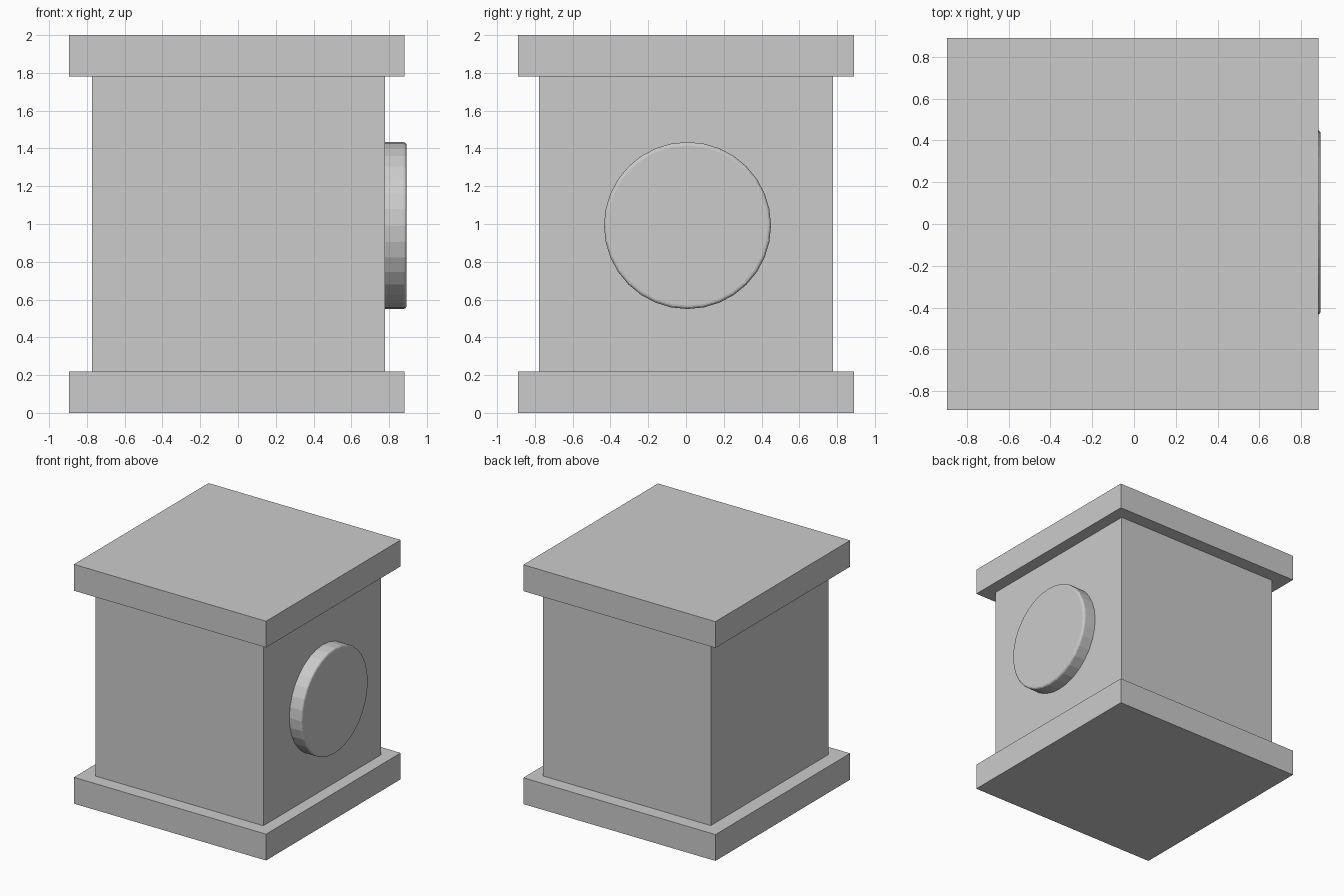
import bpy
import math

if "Cube" in bpy.data.objects:
    bpy.data.objects.remove(bpy.data.objects["Cube"])


def box(name, lo, hi):
    size = [b - a for a, b in zip(lo, hi)]
    mid = [(a + b) / 2 for a, b in zip(lo, hi)]
    bpy.ops.mesh.primitive_cube_add(size=1, location=mid)
    ob = bpy.context.object
    ob.name = name
    ob.scale = size
    bpy.ops.object.transform_apply(location=False, rotation=False, scale=True)
    return ob


# Main block
box("body", (-0.773, -0.777, 0.22), (0.779, 0.777, 1.78))

# Matching base and top slabs
for name, z in (("base_slab", 0.0), ("top_slab", 1.78)):
    box(name, (-0.895, -0.889, z), (0.882, 0.889, z + 0.22))

# Round button on the right side, with a softened rim
back, front = 0.76, 0.893
bpy.ops.mesh.primitive_cylinder_add(
    vertices=32, radius=0.442, depth=front - back,
    location=((back + front) / 2, 0.008, 0.992), rotation=(0, math.pi / 2, 0))
button = bpy.context.object
button.name = "side_button"
bevel = button.modifiers.new("rim", 'BEVEL')
bevel.width = 0.018
bevel.segments = 3
bevel.limit_method = 'ANGLE'
bevel.angle_limit = math.radians(40)
